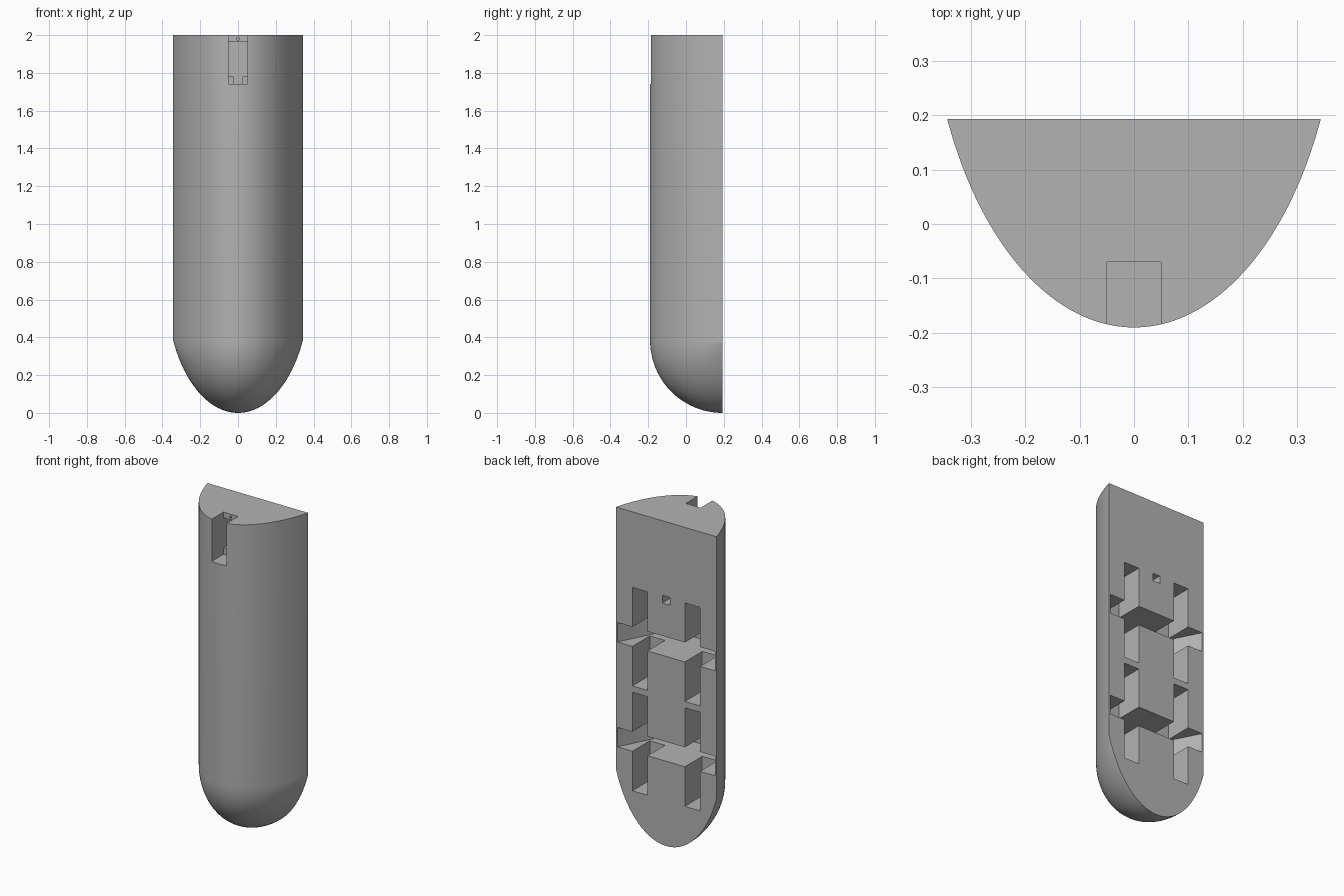
import bpy, bmesh, math

if "Cube" in bpy.data.objects:
    bpy.data.objects.remove(bpy.data.objects["Cube"])

BACK, TIP, TOP = 0.193, 0.383, 2.0   # back plane y, nose height, total height
A, B = 0.378, 0.66                   # half axes of the elliptic section

grey = bpy.data.materials.new("plain_grey")
grey.diffuse_color = (0.45, 0.45, 0.45, 1)
grey.use_nodes = True
grey.node_tree.nodes["Principled BSDF"].inputs["Base Color"].default_value = grey.diffuse_color


def new_object(name, bm):
    bmesh.ops.recalc_face_normals(bm, faces=bm.faces)
    mesh = bpy.data.meshes.new(name)
    bm.to_mesh(mesh)
    bm.free()
    mesh.materials.append(grey)
    ob = bpy.data.objects.new(name, mesh)
    bpy.context.collection.objects.link(ob)
    return ob


def prism(name, outline, z0, z1):
    """Upright prism over an xy outline."""
    bm = bmesh.new()
    lo = [bm.verts.new((x, y, z0)) for x, y in outline]
    hi = [bm.verts.new((x, y, z1)) for x, y in outline]
    bm.faces.new(lo)
    bm.faces.new(hi)
    n = len(outline)
    for i in range(n):
        j = (i + 1) % n
        bm.faces.new((lo[i], lo[j], hi[j], hi[i]))
    return new_object(name, bm)


def box(name, x0, x1, y0, y1, z0, z1):
    return prism(name, [(x0, y0), (x1, y0), (x1, y1), (x0, y1)], z0, z1)


# Body: elliptic half column whose nose is the same section swept a quarter turn
SEG, TURN = 64, 24
limit = math.acos(1 - TIP / B)
section = []
for i in range(SEG + 1):
    t = limit * (2 * i / SEG - 1)
    section.append((A * math.sin(t), max(0.0, TIP - B * (1 - math.cos(t)))))

bm = bmesh.new()
rows = [[bm.verts.new((x, BACK - r, TOP)) for x, r in section]]
for k in range(TURN + 1):
    a = math.pi / 2 * k / TURN
    rows.append([bm.verts.new((x, BACK - r * math.cos(a), TIP - r * math.sin(a)))
                 for x, r in section])
for p, q in zip(rows, rows[1:]):
    for i in range(SEG):
        bm.faces.new((p[i], p[i + 1], q[i + 1], q[i]))
bm.faces.new(rows[0])                                   # flat top
bm.faces.new(rows[-1] + [rows[0][-1], rows[0][0]])      # flat back
bmesh.ops.remove_doubles(bm, verts=bm.verts, dist=1e-5)
bmesh.ops.dissolve_degenerate(bm, edges=bm.edges, dist=1e-6)
body = new_object("body", bm)

cutters = []

# Front notch with a deeper pocket behind it
cutters.append(box("notch", -0.05, 0.05, -0.3, -0.07, 1.74, 2.1))
cutters.append(box("pocket", -0.05, 0.05, -0.08, 0.05, 1.78, 1.965))
cutters.append(box("pocket_groove", -0.025, 0.025, -0.08, 0.05, 1.74, 1.80))
cutters.append(box("pin_hole", -0.006, 0.006, -0.08, -0.03, 1.975, 1.987))

# Cable passage from the pocket to the back
cutters.append(box("shaft", -0.025, 0.025, 0.0, 0.05, 1.493, 1.76))
cutters.append(box("back_hole", -0.025, 0.025, 0.0, 0.3, 1.493, 1.54))

# Two sets of back recesses: a tapered cross channel and two upright slots
half = [(0.333, 0), (0.22, 0.22), (0.13, 0.30)]
outline = [(0.333, -0.1)] + half
outline += [(-x, d) for x, d in reversed(outline)]
for zc in (1.23, 0.583):
    cutters.append(prism("channel", [(x, BACK - d) for x, d in outline],
                         zc - 0.06, zc + 0.06))
    for s in (-1, 1):
        x0, x1 = sorted((s * 0.127, s * 0.231))
        cutters.append(box("slot", x0, x1, BACK - 0.17, BACK + 0.1,
                           zc - 0.304, zc + 0.304))

# Cut everything out of the body
bpy.context.view_layer.objects.active = body
body.select_set(True)
for c in cutters:
    c.hide_render = True
    mod = body.modifiers.new("cut", 'BOOLEAN')
    mod.operation = 'DIFFERENCE'
    mod.solver = 'EXACT'
    mod.object = c
    bpy.ops.object.modifier_apply(modifier=mod.name)
for c in cutters:
    bpy.data.objects.remove(c, do_unlink=True)

bpy.ops.object.shade_smooth_by_angle(angle=math.radians(25))
